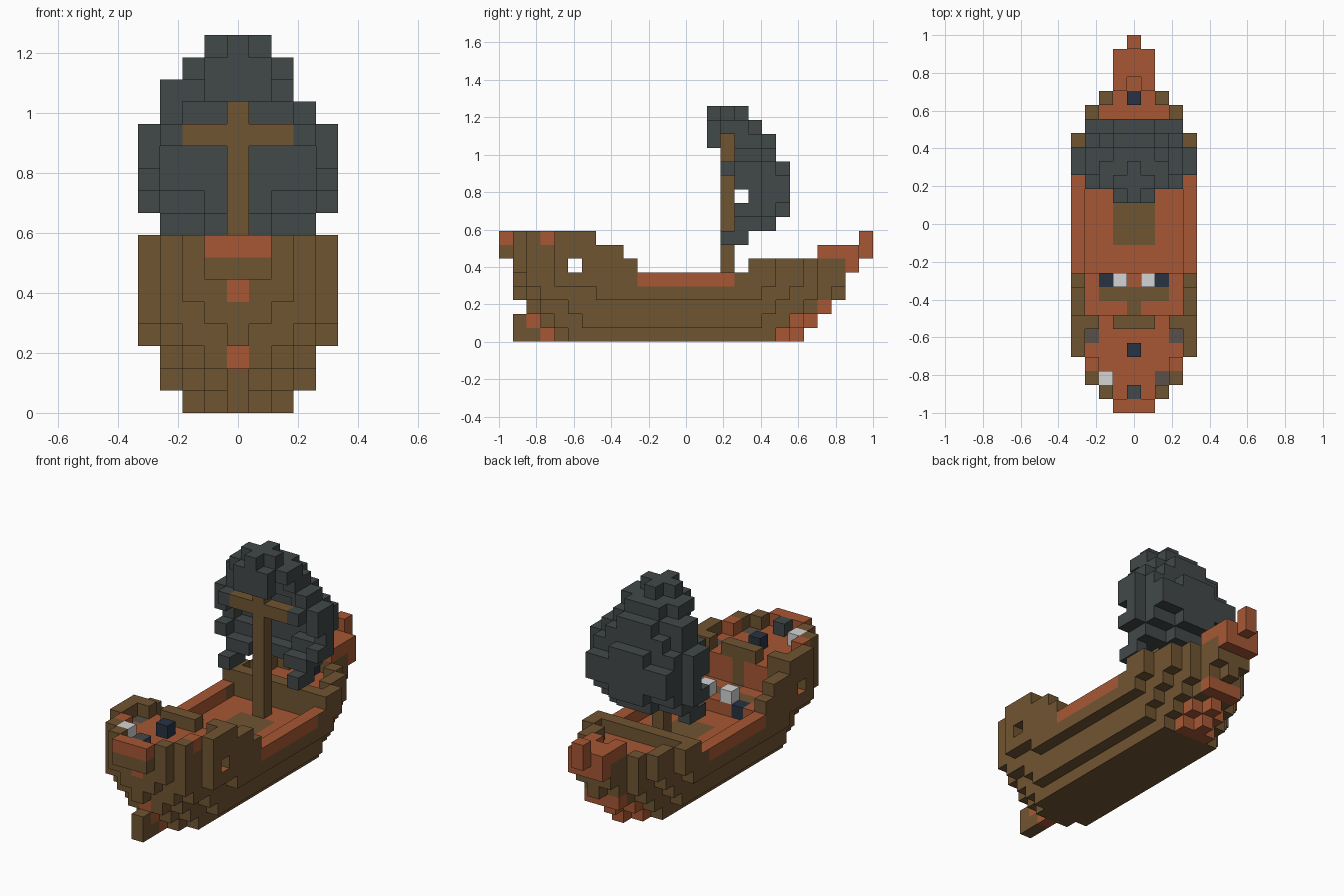
import bpy
import bmesh
from mathutils import Vector

if "Cube" in bpy.data.objects:
    bpy.data.objects.remove(bpy.data.objects["Cube"])

U = 2 / 27  # size of one block

COLOURS = {
    "brown_wood": (0.163, 0.089, 0.032),
    "red_wood": (0.385, 0.097, 0.035),
    "dark_sail": (0.054, 0.065, 0.065),
    "navy": (0.022, 0.032, 0.055),
    "pale_grey": (0.66, 0.66, 0.66),
    "worn_grey": (0.10, 0.080, 0.065),
}
NAMES = list(COLOURS)
BROWN, RED, SAIL, NAVY, PALE, WORN = NAMES
MATERIALS = []
for name, rgb in COLOURS.items():
    mat = bpy.data.materials.new(name)
    mat.use_nodes = True
    mat.diffuse_color = (*rgb, 1)
    bsdf = mat.node_tree.nodes["Principled BSDF"]
    bsdf.inputs["Base Color"].default_value = (*rgb, 1)
    bsdf.inputs["Roughness"].default_value = 0.9
    MATERIALS.append(mat)

parts = {}      # part name -> {cell: colour}
top_paint = {}  # cell -> colour of its upper face only


def span(v):
    return range(v[0], v[1] + 1) if isinstance(v, tuple) else (v,)


def block_range(x, y, z):
    return [(i, j, k) for i in span(x) for j in span(y) for k in span(z)]


def box(part, x, y, z, colour):
    """Fill a block range; each axis is a number or an inclusive pair."""
    parts.setdefault(part, {}).update(
        {cell: colour for cell in block_range(x, y, z)})


def pair(part, x, y, z, colour):
    box(part, x, y, z, colour)
    box(part, -x, y, z, colour)


def carve(part, x, y, z):
    for cell in block_range(x, y, z):
        del parts[part][cell]


def paint(x, y, z, colour):
    top_paint.update({cell: colour for cell in block_range(x, y, z)})


# Hull: each tier lists the length range of every half width
TIERS = [
    [(3, 21), (4, 20), (5, 19)],
    [(2, 22), (3, 21), (4, 20), (6, 18)],
    [(2, 23), (2, 23), (3, 21), (5, 19)],
    [(1, 24), (2, 23), (2, 22), (3, 20), (7, 18)],
    [(1, 24), (1, 24), (2, 22), (2, 21), (4, 19)],
]
for z, tier in enumerate(TIERS):
    for half, length in enumerate(tier):
        box("hull", (-half, half), length, z, BROWN)

# Sunken main deck between red side rails
box("hull", (-4, 4), (10, 16), 4, RED)
box("hull", (-3, 3), 9, 4, RED)
carve("hull", (-3, 3), (10, 17), 4)
paint((-3, 3), (10, 17), 3, RED)
paint((-4, 4), (1, 24), 4, RED)
paint((-1, 1), (12, 15), 3, BROWN)
paint((-2, 2), 8, 4, BROWN)
paint(0, 7, 4, BROWN)

# Red keel ends and rudder
for y, z in ((3, 0), (2, 1), (2, 2)):
    box("hull", 0, y, z, RED)
for z in (0, 1):
    box("hull", (-1, 1), (20, 20 + z), z, RED)
    box("hull", 0, 21 + z, z, RED)
box("hull", (-1, 1), 23, 2, RED)
box("rudder", 0, 1, (0, 1), BROWN)
box("rudder", 0, 2, 0, BROWN)

# Castle: cabin with a window through it, upper deck and stepped walls
WIDTHS = {1: 2, 2: 3, 3: 3, 4: 4, 5: 4, 6: 4}
for y, half in WIDTHS.items():
    if y != 5:
        box("castle", (-half, half), y, 5, BROWN)
    box("castle", (-half, half), y, 6, BROWN)
    paint((-half, half), y, 6, RED)
    pair("castle_rail", half, y, 7, RED if y == 3 else BROWN)
pair("castle", 1, 6, (5, 6), RED)
pair("castle", 2, 6, (5, 6), RED)
box("castle", 0, 1, 5, RED)
box("castle", (-1, 1), 0, 6, BROWN)
box("castle_rail", (-1, 1), 0, 7, RED)
pair("castle_rail", 3, 6, 7, BROWN)
box("castle_rail", (-1, 1), 6, 7, BROWN)
pair("castle", 4, (7, 9), 5, BROWN)
pair("castle", 4, (7, 8), 6, BROWN)
paint(-3, 5, 6, WORN)
paint(3, 5, 6, WORN)
paint(2, 2, 6, WORN)

# Bow rail with its bulkhead, and prow
box("bow_rail", (-4, 4), 18, 5, BROWN)
pair("bow_rail", 4, 19, 5, BROWN)
pair("bow_rail", 3, (20, 21), 5, BROWN)
pair("bow_rail", 2, 22, 5, BROWN)
box("bow_rail", (-1, 1), (23, 24), 5, BROWN)
box("prow", (-1, 1), 25, 5, RED)
box("prow", (-1, 1), (23, 25), 6, RED)
carve("prow", 0, 23, 6)
paint(0, 23, 5, RED)
box("prow", 0, 26, (6, 7), RED)

# Deck cargo: the navy chests are set into the step of the main deck
pair("hull", 2, 9, 4, NAVY)
paint(-2, 9, 4, NAVY)
paint(2, 9, 4, NAVY)
pair("deck_lamp", 1, 9, 5, PALE)
box("upper_chest", 0, 4, 7, NAVY)
box("upper_lamp", -2, 2, 7, PALE)
box("upper_post", 0, 1, 7, SAIL)
box("bow_chest", 0, 22, 5, NAVY)

# Mast and yard
box("mast", 0, 16, (4, 14), BROWN)
box("yard", (-2, 2), 16, 12, BROWN)

# Billowing sail: row height -> (rearmost block, setback by distance from mast)
ROWS = {
    8: (19, (0, 0, 1, 1)),
    9: (20, (0, 0, 1, 1, 2)),
    10: (20, (0, 0, 0, 0, 2)),
    11: (20, (0, 0, 0, 0, 2)),
    12: (20, (0, 0, 1, 1, 2)),
    13: (19, (0, 0, 0, 1)),
    14: (19, (0, 0, 1, 1)),
}
for z, (back, setback) in ROWS.items():
    for a, step in enumerate(setback):
        rear = back - step
        front = rear if (a == 4 and z == 10) else rear - 1
        pair("sail", a, (front, rear), z, SAIL)
carve("sail", 3, (17, 18), 14)
box("sail", (-1, 1), 15, (14, 15), SAIL)
box("sail", (-1, 1), (16, 18), 15, SAIL)
pair("sail", 2, (16, 17), 15, SAIL)
box("sail", (-1, 1), 16, 16, SAIL)
box("sail", 0, (15, 17), 16, SAIL)
pair("sail", 3, 16, 12, SAIL)
pair("sail", 3, (16, 17), 7, SAIL)

# Build only the exposed block faces of each part
filled = {c for cells in parts.values() for c in cells}
SIDES = [Vector(s) for s in ((1, 0, 0), (-1, 0, 0), (0, 1, 0),
                             (0, -1, 0), (0, 0, 1), (0, 0, -1))]


def build(name, cells):
    bm = bmesh.new()
    for cell, colour in cells.items():
        centre = Vector((cell[0], cell[1] - 13, cell[2] + 0.5))
        for n in SIDES:
            if tuple(int(c + d) for c, d in zip(cell, n)) in filled:
                continue
            u = Vector((n.y, n.z, n.x))
            w = n.cross(u)
            corners = [centre + (n + a * u + b * w) / 2
                       for a, b in ((-1, -1), (1, -1), (1, 1), (-1, 1))]
            face = bm.faces.new([bm.verts.new(p * U) for p in corners])
            shade = top_paint.get(cell, colour) if n.z > 0 else colour
            face.material_index = NAMES.index(shade)
    bmesh.ops.remove_doubles(bm, verts=bm.verts, dist=U / 100)
    mesh = bpy.data.meshes.new(name)
    bm.to_mesh(mesh)
    bm.free()
    for mat in MATERIALS:
        mesh.materials.append(mat)
    bpy.context.collection.objects.link(bpy.data.objects.new(name, mesh))


for part_name, part_cells in parts.items():
    build(part_name, part_cells)
